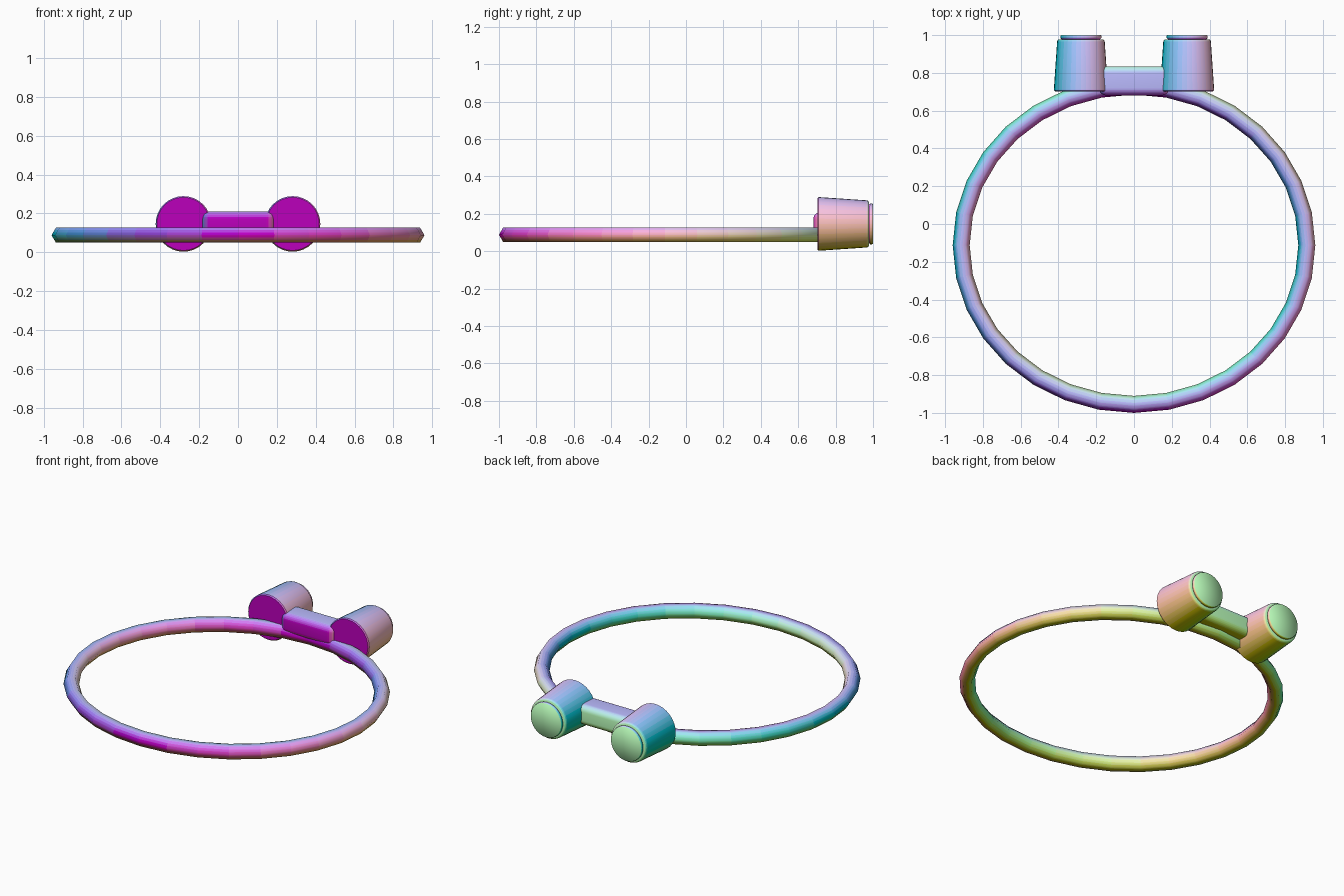
import bpy, bmesh, math
from mathutils import Matrix, Vector

if "Cube" in bpy.data.objects:
    bpy.data.objects.remove(bpy.data.objects["Cube"])

CZ = 0.146   # height of the cup axes


def tint(n):
    """Shared material whose colour follows the direction a face looks in."""
    rgb = [round((0.5 + 0.5 * c) * 20) / 20 for c in n]
    name = "facing_%.2f_%.2f_%.2f" % tuple(rgb)
    mat = bpy.data.materials.get(name)
    if mat is None:
        mat = bpy.data.materials.new(name)
        mat.diffuse_color = (*rgb, 1)
        mat.use_nodes = True
        mat.node_tree.nodes["Principled BSDF"].inputs["Base Color"].default_value = mat.diffuse_color
    return mat


def finish(name, bm, angle=None, normals=None):
    bmesh.ops.recalc_face_normals(bm, faces=bm.faces)
    me = bpy.data.meshes.new(name)
    bm.to_mesh(me)
    bm.free()
    ob = bpy.data.objects.new(name, me)
    bpy.context.collection.objects.link(ob)
    bpy.ops.object.select_all(action='DESELECT')
    ob.select_set(True)
    bpy.context.view_layer.objects.active = ob
    if angle is None:
        bpy.ops.object.shade_smooth()
    else:
        bpy.ops.object.shade_smooth_by_angle(angle=math.radians(angle))
    slots = {}
    for p in me.polygons:
        n = p.normal
        if normals:
            n = sum((normals[v] for v in p.vertices), Vector()).normalized()
        mat = tint(n)
        if mat.name not in slots:
            slots[mat.name] = len(me.materials)
            me.materials.append(mat)
        p.material_index = slots[mat.name]
    if normals:
        me.normals_split_custom_set_from_vertices(normals)
    return ob


def turned(name, x, profile, angle, n=32):
    """Revolve (radius, y) points about a y-directed axis, with fan caps."""
    bm = bmesh.new()
    rings = [[bm.verts.new((x + r * math.cos(2 * math.pi * i / n), y,
                            CZ + r * math.sin(2 * math.pi * i / n)))
              for i in range(n)] for r, y in profile]
    for a, b in zip(rings, rings[1:]):
        for i in range(n):
            j = (i + 1) % n
            bm.faces.new((a[i], a[j], b[j], b[i]))
    for ring, y in ((rings[0], profile[0][1]), (rings[-1], profile[-1][1])):
        c = bm.verts.new((x, y, CZ))
        for i in range(n):
            bm.faces.new((ring[i], ring[(i + 1) % n], c))
    return finish(name, bm, angle)


# oval headband: 32 segments, six-sided tube, each side split in three strips
bm = bmesh.new()
rows, normals = [], []
for i in range(32):
    a = 2 * math.pi * i / 32
    row = []
    for k in range(18):
        t0, t1, f = math.pi / 3 * (k // 3), math.pi / 3 * (k // 3 + 1), (k % 3) / 3
        u = math.cos(t0) * (1 - f) + math.cos(t1) * f
        w = math.sin(t0) * (1 - f) + math.sin(t1) * f
        row.append(bm.verts.new(((0.915 + 0.045 * u) * math.cos(a),
                                 -0.1125 + (0.8425 + 0.045 * u) * math.sin(a),
                                 0.088 + 0.045 * w)))
        normals.append(Vector((u * math.cos(a), u * math.sin(a), w)).normalized())
    rows.append(row)
for i in range(32):
    p, q = rows[i], rows[(i + 1) % 32]
    for k in range(18):
        m = (k + 1) % 18
        bm.faces.new((p[k], q[k], q[m], p[m]))
finish("headband", bm, None, normals)

# tapered cups and their lenses
for side, s in (("left", -1), ("right", 1)):
    turned(side + "_cup", s * 0.281,
           [(0.137, 0.702), (0.143, 0.708), (0.143, 0.716), (0.126, 0.966),
            (0.123, 0.974), (0.117, 0.978)], 40)
    turned(side + "_lens", s * 0.281,
           [(0.095, 0.972), (0.109, 0.985), (0.109, 0.995), (0.106, 1.0)], None)

# rounded bridge between the cups
bm = bmesh.new()
bmesh.ops.create_cube(bm, size=1, matrix=Matrix.Translation((0, 0.758, CZ))
                      @ Matrix.Diagonal((0.372, 0.154, 0.128, 1)))
bmesh.ops.bevel(bm, geom=bm.edges[:], offset=0.038, segments=6, profile=0.5,
                affect='EDGES')
finish("bridge", bm, 40)
